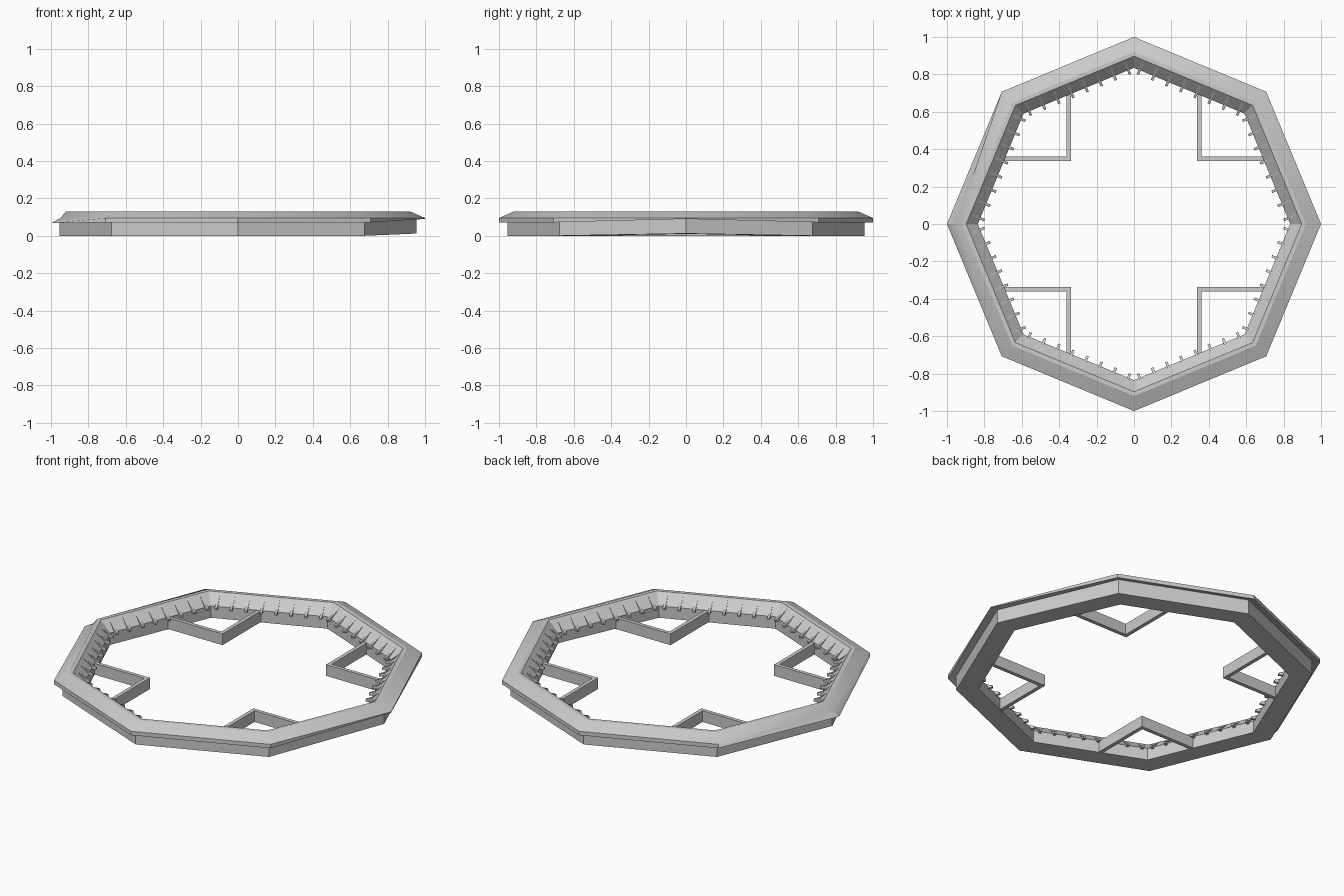
import bpy, bmesh, math
from math import pi, cos, sin

if "Cube" in bpy.data.objects:
    bpy.data.objects.remove(bpy.data.objects["Cube"])

def finish(bm, name, smooth=False):
    bmesh.ops.recalc_face_normals(bm, faces=bm.faces)
    me = bpy.data.meshes.new(name)
    bm.to_mesh(me)
    bm.free()
    ob = bpy.data.objects.new(name, me)
    bpy.context.collection.objects.link(ob)
    if smooth:
        bpy.context.view_layer.objects.active = ob
        ob.select_set(True)
        bpy.ops.object.shade_smooth_by_angle(angle=math.radians(25))
        ob.select_set(False)
    return ob

def prism(bm, pts, offset):
    # closed solid from a polygon and an extrusion offset
    a = [bm.verts.new(p) for p in pts]
    b = [bm.verts.new([c + d for c, d in zip(p, offset)]) for p in pts]
    bm.faces.new(a)
    bm.faces.new(b)
    n = len(a)
    for i in range(n):
        j = (i + 1) % n
        bm.faces.new((a[i], a[j], b[j], b[i]))

# octagonal rim: wall with overhanging cap and inner slope
base = [(0.835, 0), (0.955, 0), (0.955, 0.085), (1.0, 0.072),
        (1.0, 0.095), (0.92, 0.13), (0.897, 0.13), (0.835, 0.07)]
right = [(r, z) for r, z in base]
right[0], right[1] = (0.835, 0.01), (0.955, 0.012)
right[2], right[3] = (0.955, 0.092), (1.0, 0.09)
left = [(r, z) for r, z in base]
left[3], left[4] = (1.0, 0.067), (0.95, 0.095)
bm = bmesh.new()
rings = []
for i in range(8):
    prof = right if i == 0 else left if i == 4 else base
    t = i * pi / 4
    rings.append([bm.verts.new((r * cos(t), r * sin(t), z)) for r, z in prof])
for i in range(8):
    p, q = rings[i], rings[(i + 1) % 8]
    for k in range(8):
        m = (k + 1) % 8
        bm.faces.new((p[k], q[k], q[m], p[m]))
finish(bm, "octagonal_rim", True)

# small ribs on the inner slope
bm = bmesh.new()
K = cos(pi / 8)
rib = [(0.897, 0.128), (0.84, 0.084), (0.808, 0.072), (0.808, 0.06), (0.84, 0.06), (0.897, 0.115)]
W = 0.014
for side in range(8):
    t = (side + 0.5) * pi / 4
    for n in range(8):
        s = (n - 3.5) * 0.082 - W / 2
        pts = [(r * K * cos(t) - s * sin(t), r * K * sin(t) + s * cos(t), z) for r, z in rib]
        prism(bm, pts, (-W * sin(t), W * cos(t), 0))
finish(bm, "inner_ribs")

# L-shaped brackets in the four diagonal corners
for sx, sy, nm in ((1, 1, "back_right"), (-1, 1, "back_left"),
                   (1, -1, "front_right"), (-1, -1, "front_left")):
    a, w, e = 0.338, 0.022, 0.705
    shape = [(a, a), (e, a), (e, a + w), (a + w, a + w), (a + w, e), (a, e)]
    bm = bmesh.new()
    prism(bm, [(x * sx, y * sy, 0.002) for x, y in shape], (0, 0, 0.066))
    finish(bm, nm + "_bracket")
